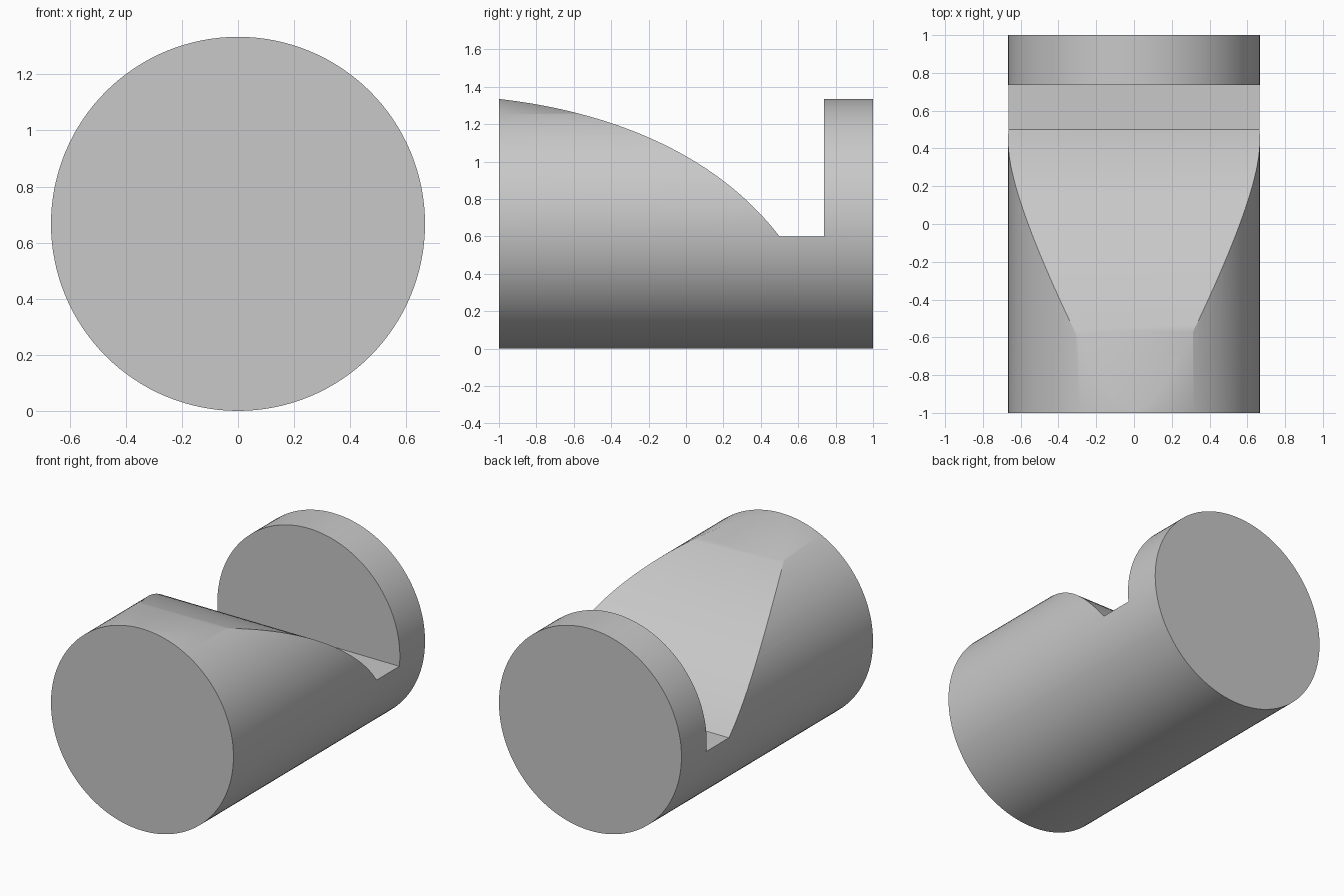
import bpy
import bmesh
import math
from mathutils import Vector
from mathutils.geometry import interpolate_bezier

cube = bpy.data.objects.get("Cube")
if cube:
    bpy.data.objects.remove(cube, do_unlink=True)

RADIUS = 0.667

# Plain grey material
grey = bpy.data.materials.new("grey")
grey.use_nodes = True
colour = (0.58, 0.58, 0.58, 1)
grey.diffuse_color = colour
grey.node_tree.nodes["Principled BSDF"].inputs["Base Color"].default_value = colour

# Round bar lying along y
bpy.ops.mesh.primitive_cylinder_add(
    vertices=128, radius=RADIUS, depth=2,
    location=(0, 0, RADIUS), rotation=(math.pi / 2, 0, 0))
bar = bpy.context.object
bar.name = "notched_bar"
bar.data.materials.append(grey)

# Cutter: side profile of curved ramp, flat floor and upright wall
ramp = interpolate_bezier(
    Vector((-1, 1.335, 0)), Vector((-0.45, 1.273, 0)),
    Vector((0.14, 1.068, 0)), Vector((0.5, 0.6, 0)), 40)
profile = [(-1.2, 1.36)] + [(p.x, p.y) for p in ramp]
profile += [(0.737, 0.6), (0.737, 1.6), (-1.2, 1.6)]

bm = bmesh.new()
side = bm.faces.new([bm.verts.new((-1, y, z)) for y, z in profile])
swept = bmesh.ops.extrude_face_region(bm, geom=[side])
bmesh.ops.translate(
    bm, vec=(2, 0, 0),
    verts=[g for g in swept["geom"] if isinstance(g, bmesh.types.BMVert)])
bmesh.ops.recalc_face_normals(bm, faces=bm.faces)
mesh = bpy.data.meshes.new("notch_cutter")
bm.to_mesh(mesh)
bm.free()
mesh.materials.append(grey)
cutter = bpy.data.objects.new("notch_cutter", mesh)
cutter.hide_render = True
bpy.context.collection.objects.link(cutter)

# Cut the notch, then discard the cutter
cut = bar.modifiers.new("notch", "BOOLEAN")
cut.operation = "DIFFERENCE"
cut.solver = "EXACT"
cut.object = cutter
bpy.ops.object.modifier_apply(modifier=cut.name)
bpy.data.objects.remove(cutter, do_unlink=True)

# Smooth round surfaces with crisp edges
bpy.ops.object.shade_smooth_by_angle(angle=math.radians(30))
